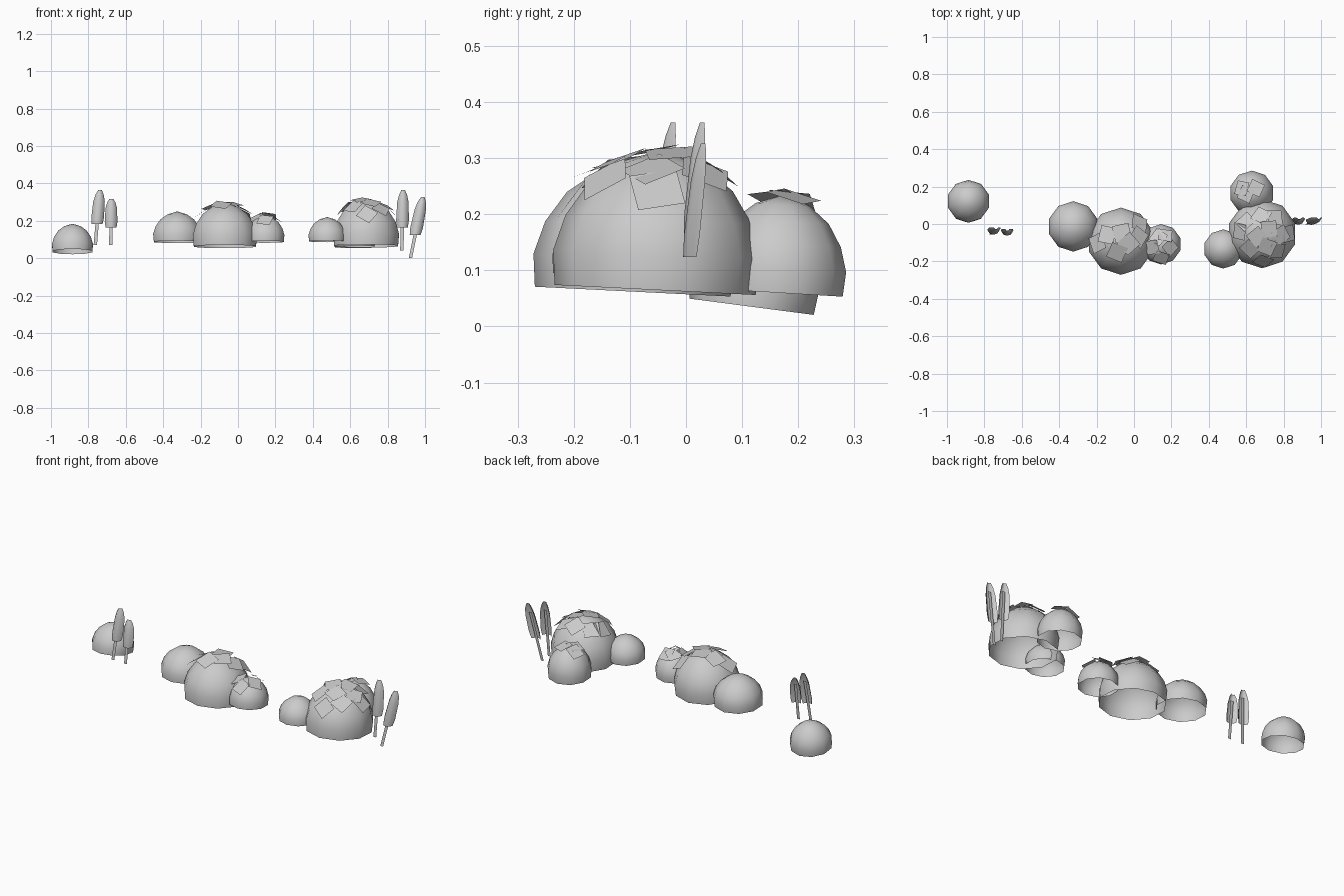
import bpy, random, math
from mathutils import Vector, Matrix

if "Cube" in bpy.data.objects:
    bpy.data.objects.remove(bpy.data.objects["Cube"])

random.seed(4)
# dome profile: height fraction, radius fraction
PROFILE = [(0, .97), (.25, 1), (.5, .9), (.73, .7), (.9, .4), (1, 0)]
SIDES = 10


def mesh_object(name, verts, faces, matrix=None, smooth=False):
    me = bpy.data.meshes.new(name)
    me.from_pydata([tuple(v) for v in verts], [], faces)
    me.update()
    for p in me.polygons:
        p.use_smooth = smooth
    ob = bpy.data.objects.new(name, me)
    bpy.context.collection.objects.link(ob)
    if matrix is not None:
        me.transform(matrix)
    return ob


def bush(name, x, y, z, r, h, tilt, leaves=(), size=.085):
    """Open-bottomed dome with square leaf cards at the given top-view points."""
    place = Matrix.Translation((x, y, z)) @ Matrix.Rotation(tilt, 4, 'X')
    verts, faces = [], []
    for t, k in PROFILE[:-1]:
        for i in range(SIDES):
            a = 2 * math.pi * (i + .5) / SIDES
            verts.append((r * k * math.cos(a), r * k * math.sin(a), h * t))
    verts.append((0, 0, h))
    rings = len(PROFILE) - 1
    for i in range(SIDES):
        j = (i + 1) % SIDES
        for n in range(rings - 1):
            b = n * SIDES
            faces.append((b + i, b + j, b + SIDES + j, b + SIDES + i))
        b = (rings - 1) * SIDES
        faces.append((b + i, b + j, rings * SIDES))
    mesh_object(name, verts, faces, place, True)

    # leaf cards resting on the dome
    lv, lf = [], []
    for lx, ly in leaves:
        dx, dy = lx - x, ly - y
        k = min(math.hypot(dx, dy) / r, .97)
        t = .25
        for (t0, k0), (t1, k1) in zip(PROFILE[1:], PROFILE[2:]):
            if k1 <= k <= k0:
                t = t0 + (t1 - t0) * (k0 - k) / (k0 - k1)
        normal = Vector((dx / r ** 2, dy / r ** 2, (t - .25) * h / (.75 * h) ** 2)).normalized()
        rot = normal.to_track_quat('Z', 'Y').to_matrix().to_4x4()
        m = (Matrix.Translation(Vector((dx, dy, t * h)) + normal * .008) @ rot
             @ Matrix.Rotation(random.uniform(0, 1.57), 4, 'Z')
             @ Matrix.Rotation(random.uniform(-.2, .2), 4, 'X'))
        s, b = size / 2, len(lv)
        lv += [m @ Vector(c) for c in ((-s, -s, 0), (s, -s, 0), (s, s, 0), (-s, s, 0))]
        lf.append((b, b + 1, b + 2, b + 3))
    if lv:
        mesh_object(name + "_leaves", lv, lf, place)


def reed(name, base, tip):
    """Flat stem with a half-shell head open to the back."""
    base, tip = Vector(base), Vector(tip)
    axis = tip - base
    w = Vector((.009, 0, 0))
    neck = base + axis * .85
    mesh_object(name + "_stem", [base - w, base + w, neck + w, neck - w], [(0, 1, 2, 3)])
    verts, faces = [], []
    columns = [(-1, .010), (-.6, -.012), (0, -.018), (.6, -.012), (1, .010)]
    for t, k in [(.38, .85), (.5, 1), (.8, .9), (.92, .65), (1, .3)]:
        c = base + axis * t
        for u, d in columns:
            verts.append(c + Vector((u * .034 * k, d * k, 0)))
    n = len(columns)
    for row in range(4):
        for i in range(n - 1):
            a = row * n + i
            faces.append((a, a + 1, a + n + 1, a + n))
    mesh_object(name + "_head", verts, faces, None, True)


# lone bush
bush("lone_bush", -.885, .117, .035, .115, .15, -.13)

# middle clump
bush("middle_bush_left", -.325, -.015, .087, .135, .163, -.05)
bush("middle_bush_main", -.07, -.095, .062, .18, .235, -.05,
     [(-.065, -.06), (.025, -.01), (-.14, -.07), (-.09, -.16), (-.03, -.115),
      (.02, -.08), (-.19, -.11)], .09)
bush("middle_bush_right", .145, -.11, .087, .108, .142, -.05,
     [(.165, -.07), (.1, -.13), (.145, -.18), (.13, -.08), (.19, -.13)], .075)

# right clump
bush("right_bush_main", .685, -.055, .065, .185, .25, -.05,
     [(.60, .0), (.68, .03), (.75, .02), (.78, -.07), (.66, -.08), (.71, -.13),
      (.62, -.14), (.57, -.05), (.76, -.15), (.69, -.20), (.82, -.06), (.72, -.04)], .085)
bush("right_bush_left", .477, -.135, .09, .105, .13, -.05)
bush("right_bush_back", .63, .163, .06, .12, .175, -.06,
     [(.58, .18), (.65, .18), (.60, .15)], .075)

# reeds
reed("left_reed_tall", (-.763, -.055, .07), (-.738, -.022, .363))
reed("left_reed_short", (-.68, -.058, .07), (-.677, -.03, .317))
reed("right_reed_tall", (.876, 0, .04), (.883, .03, .363))
reed("right_reed_short", (.922, -.003, 0), (.988, .032, .326))
